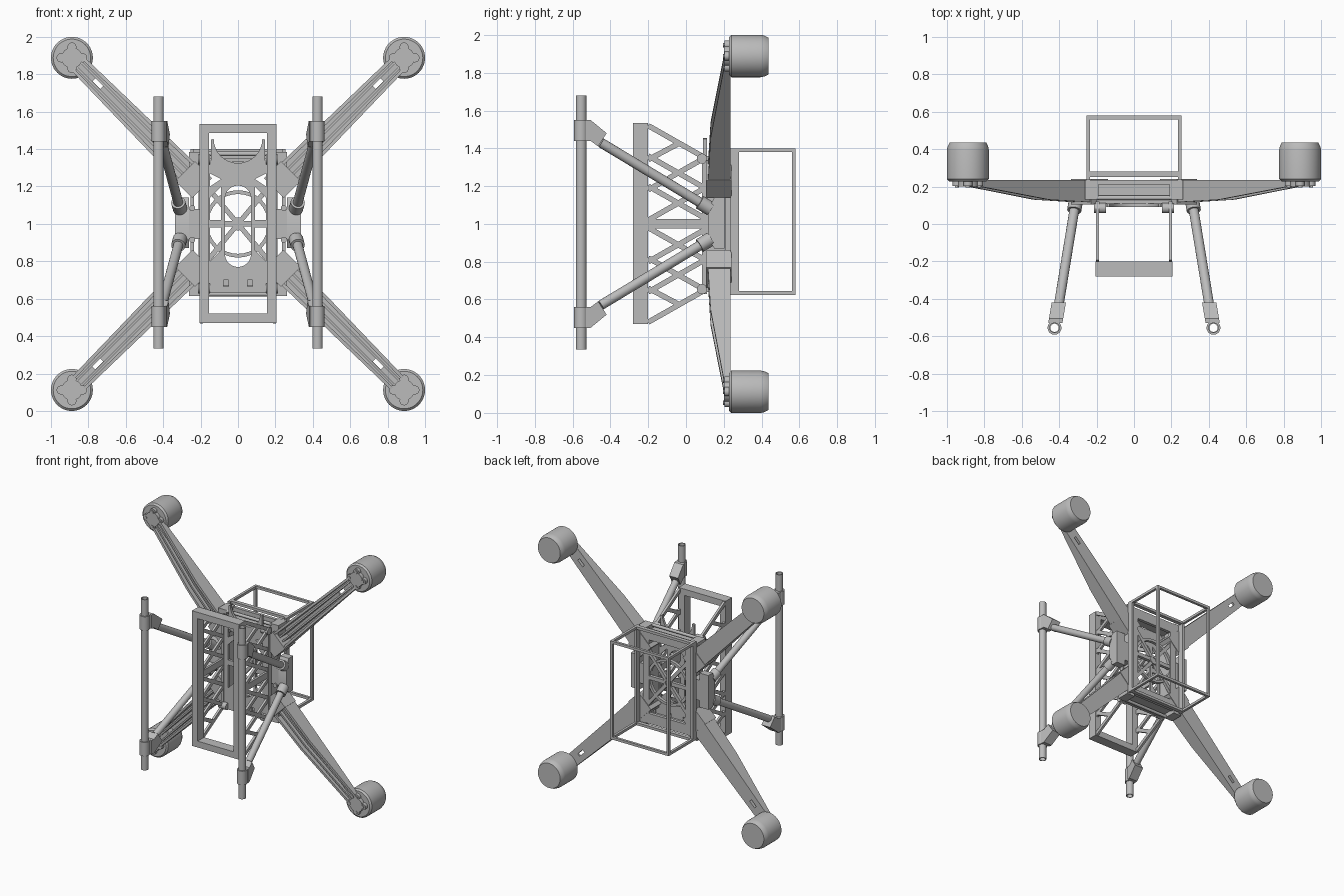
import bpy, bmesh, math
from mathutils import Vector

if "Cube" in bpy.data.objects:
    bpy.data.objects.remove(bpy.data.objects["Cube"], do_unlink=True)

grey = bpy.data.materials.new("light grey")
grey.use_nodes = True
grey.diffuse_color = (0.5, 0.5, 0.5, 1)
grey.node_tree.nodes["Principled BSDF"].inputs["Base Color"].default_value = (0.5, 0.5, 0.5, 1)
made = []
SIGNS = (-1, 1)
CORNERS = [(sx, sz) for sx in SIGNS for sz in SIGNS]


def finish(name, bm):
    bmesh.ops.recalc_face_normals(bm, faces=bm.faces)
    mesh = bpy.data.meshes.new(name)
    bm.to_mesh(mesh)
    bm.free()
    mesh.materials.append(grey)
    ob = bpy.data.objects.new(name, mesh)
    bpy.context.collection.objects.link(ob)
    made.append(ob)
    return ob


def loft(name, ring_a, ring_b):
    """Solid between two matching rings of points."""
    bm = bmesh.new()
    a = [bm.verts.new(p) for p in ring_a]
    b = [bm.verts.new(p) for p in ring_b]
    bm.faces.new(a)
    bm.faces.new(b)
    for i in range(len(a)):
        j = (i + 1) % len(a)
        bm.faces.new((a[i], a[j], b[j], b[i]))
    return finish(name, bm)


def box(name, x0, x1, y0, y1, z0, z1):
    ring = [(x0, z0), (x1, z0), (x1, z1), (x0, z1)]
    return loft(name, [(x, y0, z) for x, z in ring], [(x, y1, z) for x, z in ring])


def lathe(name, a, axis, profile, closed=False, n=32):
    """Spin (radius, distance) pairs about an axis through a."""
    axis = Vector(axis).normalized()
    u = axis.orthogonal().normalized()
    v = axis.cross(u)
    bm = bmesh.new()
    rings = []
    for r, d in profile:
        rings.append([bm.verts.new(Vector(a) + axis * d + r * (u * math.cos(t) + v * math.sin(t)))
                      for t in (2 * math.pi * k / n for k in range(n))])
    pairs = list(zip(rings, rings[1:]))
    if closed:
        pairs.append((rings[-1], rings[0]))
    else:
        bm.faces.new(rings[0])
        bm.faces.new(rings[-1])
    for p, q in pairs:
        for k in range(n):
            m = (k + 1) % n
            bm.faces.new((p[k], p[m], q[m], q[k]))
    return finish(name, bm)


def rod(name, a, b, r, n=24):
    d = Vector(b) - Vector(a)
    return lathe(name, a, d, [(r, 0), (r, d.length)], n=n)


def pipe(name, a, b, r, inner):
    d = Vector(b) - Vector(a)
    return lathe(name, a, d, [(r, 0), (r, d.length), (inner, d.length), (inner, 0)], True)


def plate(name, loops, y0, y1):
    """Flat sheet facing the front: the first loop is the outline, the rest are holes."""
    cu = bpy.data.curves.new(name, 'CURVE')
    cu.dimensions, cu.fill_mode, cu.extrude = '2D', 'BOTH', (y1 - y0) / 2
    for pts in loops:
        sp = cu.splines.new('POLY')
        sp.points.add(len(pts) - 1)
        for p, (x, z) in zip(sp.points, pts):
            p.co = (x, z, 0, 1)
        sp.use_cyclic_u = True
    tmp = bpy.data.objects.new(name + " outline", cu)
    bpy.context.collection.objects.link(tmp)
    mesh = bpy.data.meshes.new_from_object(tmp.evaluated_get(bpy.context.evaluated_depsgraph_get()))
    bm = bmesh.new()
    bm.from_mesh(mesh)
    bpy.data.objects.remove(tmp)
    bpy.data.curves.remove(cu)
    bpy.data.meshes.remove(mesh)
    bmesh.ops.remove_doubles(bm, verts=bm.verts, dist=0.0002)
    for v in bm.verts:
        x, z, t = v.co
        v.co = (x, (y0 + y1) / 2 + t, z)
    return finish(name, bm)


def rect(x0, x1, z0, z1):
    return [(x0, z0), (x1, z0), (x1, z1), (x0, z1)]


def arc(cx, cz, r, a0, a1, n=16):
    return [(cx + r * math.cos(math.radians(a0 + (a1 - a0) * i / n)),
             cz + r * math.sin(math.radians(a0 + (a1 - a0) * i / n))) for i in range(n + 1)]


def strip(a, b, h):
    """Four corners of a flat bar from a to b."""
    a, b = Vector(a), Vector(b)
    n = (b - a).normalized()
    n = Vector((-n.y, n.x)) * h
    return [a + n, b + n, b - n, a - n]


# Front camera frame
plate("front_frame", [rect(-.205, .205, .47, 1.535), rect(-.155, .155, .52, 1.485)], -.28, -.2)

# Lattice sides between the frame and the body
members = [((-.2, .52), (.1, .35)), ((-.2, .36), (.1, .19)), ((-.2, .2), (.1, .03)),
           ((-.2, .34), (-.03, .43)), ((-.2, .18), (.1, .35)), ((-.2, .02), (.1, .19))]
for sx in SIGNS:
    for sz in SIGNS:
        for (ya, ha), (yb, hb) in members:
            ring = strip((ya, 1 + sz * ha), (yb, 1 + sz * hb), .014)
            loft("lattice_bar", [(sx * .186, y, z) for y, z in ring], [(sx * .204, y, z) for y, z in ring])
    box("lattice_middle_bar", sx * .186, sx * .204, -.2, .1, .975, 1.025)
    box("lattice_base", sx * .184, sx * .206, .085, .12, .64, 1.36)

# Body: front plate with slot, windows and a scooped top
outline = ([(-.2, .63), (.2, .63), (.2, 1.3), (.145, 1.34), (.145, 1.45)]
           + arc(0, 1.455, .13, 0, -180) + [(-.145, 1.45), (-.145, 1.34), (-.2, 1.3)])
slot = arc(0, 1.135, .07, 0, 180) + arc(0, .84, .07, 180, 360)
holes = [slot]
for sx in SIGNS:
    holes.append([(sx * x, z) for x, z in ((.09, 1.02), (.15, 1.02), (.15, 1.14), (.09, 1.2))])
    holes.append([(sx * x, z) for x, z in ((.09, .98), (.15, .98), (.15, .8), (.09, .86))])
    holes.append([(sx * x, z) for x, z in ((.09, 1.24), (.15, 1.2), (.15, 1.27))])
    holes.append(rect(sx * .065 - .013, sx * .065 + .013, .665, .7))
plate("body_front_plate", [outline] + holes, .09, .11)

# Body: back border, cross braces and centre ring
plate("body_back_border", [rect(-.21, .21, .64, 1.38), rect(-.16, .16, .72, 1.3)], .21, .235)
for sx in SIGNS:
    plate("cross_brace", [strip((-.2, 1 - sx * .24), (.2, 1 + sx * .24), .013)], .205, .23)
    box("body_side_wall", sx * .16, sx * .2, .11, .21, .72, 1.28)
    box("body_end_wall", -.2, .2, .11, .21, 1 + sx * .33, 1 + sx * .35)
    rod("cross_rod", (-.2, .14, 1 + sx * .375), (.2, .14, 1 + sx * .375), .012)
box("middle_brace", -.17, .17, .205, .23, .985, 1.015)
pipe("centre_ring", (0, .2, 1), (0, .235, 1), .035, .018)
pipe("large_back_ring", (0, .2, 1), (0, .225, 1), .18, .16)

for sx, sz in CORNERS:
    box("corner_block", sx * .19, sx * .262, .13, .235, 1 + sz * .3, 1 + sz * .385)
    rod("damper", (sx * .15, .085, 1 + sz * .345), (sx * .215, .085, 1 + sz * .345), .027)
    rod("side_screw", (sx * .245, .11, 1 + sz * .085), (sx * .245, .13, 1 + sz * .085), .016, 16)

# Rear cage
cx, c0, c1, t = .255, .625, 1.4, .02
for s in SIGNS:
    box("cage_front_post", s * cx, s * (cx - t), .235, .28, c0, c1)
    box("cage_back_post", s * cx, s * (cx - t), .56, .58, c0, c1)
    z0, z1 = sorted((1.0125 + s * .3875, 1.0125 + s * (.3875 - t)))
    for y0, y1 in ((.25, .28), (.56, .58)):
        box("cage_cross_bar", -cx, cx, y0, y1, z0, z1)
    for sx in SIGNS:
        box("cage_depth_bar", sx * cx, sx * (cx - t), .28, .56, z0, z1)

# Arms: open channels with rails inside, tapering outwards
ROOT, TIP, OFF = .3, 1.21, .888
R2 = math.sqrt(2)


def half(s):
    return .07 - .02 * (s - ROOT) / (TIP - ROOT)


for sx, sz in CORNERS:
    def at(s, w):
        return sx * (s + w) / R2, 1 + sz * (s - w) / R2

    def wall(name, w0, w1, front=0):
        side = [(ROOT, .12 + front), (.36, .115 + front), (.7, .13 + front),
                (TIP, .2 + front), (TIP, .235), (ROOT, .235)]
        rings = []
        for w in (w0, w1):
            ring = []
            for s, y in side:
                x, z = at(s, w(s))
                ring.append((x, y, z))
            rings.append(ring)
        loft(name, *rings)

    for k in SIGNS:
        wall("arm_side", lambda s: k * half(s), lambda s: k * (half(s) - .018))
        wall("arm_rail", lambda s: k * .012, lambda s: k * .025, .014)
    back = [at(ROOT, -half(ROOT)), at(TIP, -half(TIP)), at(TIP, half(TIP)), at(ROOT, half(ROOT))]
    window = [at(1.03, -.011), at(1.09, -.011), at(1.09, .011), at(1.03, .011)]
    plate("arm_back", [back, window], .22, .236)
    plate("arm_root_block", [[at(.27, -.075), at(.4, -.075), at(.4, .075), at(.27, .075)]], .105, .24)

    # Motor and its lobed mount
    mx, mz = sx * OFF, 1 + sz * OFF
    lathe("motor", (mx, 0, mz), (0, 1, 0),
          [(.1, .228), (.112, .24), (.112, .395), (.108, .415), (.097, .437)], n=48)
    rod("motor_mount", (mx, .2, mz), (mx, .23, mz), .056, 32)
    for dx, dz in ((1, 0), (-1, 0), (0, 1), (0, -1)):
        px, pz = mx + dx * .058, mz + dz * .058
        rod("mount_lobe", (px, .203, pz), (px, .23, pz), .024, 20)
        rod("mount_screw", (px, .196, pz), (px, .205, pz), .012, 12)

# Landing gear
hub = [(.12, .92), (.15, .87), (.205, .87), (.205, 1.14), (.15, 1.14), (.12, 1.08)]
foot = [(-.53, .55), (-.505, .55), (-.42, .48), (-.465, .41), (-.505, .44), (-.53, .44)]
for sx in SIGNS:
    loft("leg_hub", [(sx * .262, y, z) for y, z in hub], [(sx * .338, y, z) for y, z in hub])
    box("leg_hub_link", sx * .2, sx * .27, .12, .2, .92, 1.08)
    pipe("skid_tube", (sx * .425, -.555, .335), (sx * .425, -.555, 1.68), .028, .022)
    for sz in SIGNS:
        top = Vector((sx * .31, .13, 1 + sz * .08))
        end = Vector((sx * .405, -.45, 1 + sz * .43))
        rod("leg_strut", top, end, .026)
        rod("leg_socket", top, top.lerp(end, .1), .038)
        rings = [[(sx * (.425 - (y + .555) * .17 + w), y, 1 + sz * h) for y, h in foot]
                 for w in (-.038, .038)]
        loft("leg_foot", *rings)
        pipe("skid_collar", (sx * .425, -.555, 1 + sz * .44), (sx * .425, -.555, 1 + sz * .55), .037, .027)

# Smooth round parts while keeping edges crisp
bpy.ops.object.select_all(action='DESELECT')
for ob in made:
    ob.select_set(True)
bpy.context.view_layer.objects.active = made[0]
bpy.ops.object.shade_smooth_by_angle(angle=math.radians(30))
